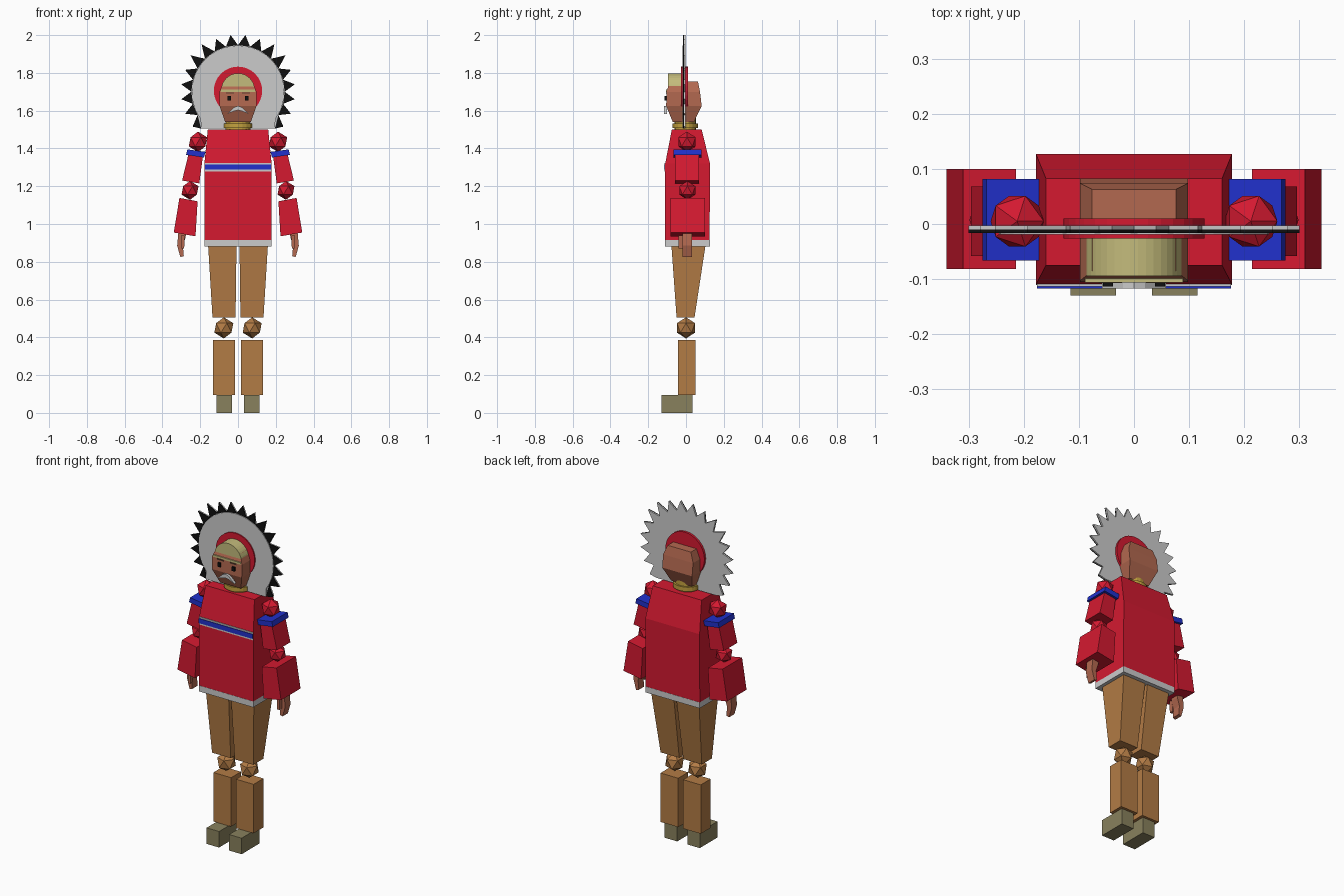
import bpy, bmesh
from math import sin, cos, pi, radians
from mathutils import Matrix

if "Cube" in bpy.data.objects:
    bpy.data.objects.remove(bpy.data.objects["Cube"])

RED, BLUE, TAN = (0.66, 0.01, 0.03, 1), (0.015, 0.03, 0.6, 1), (0.45, 0.2, 0.06, 1)
SKIN, BOOT, GOLD = (0.45, 0.14, 0.08, 1), (0.25, 0.22, 0.11, 1), (0.55, 0.36, 0.05, 1)
HAIR, BLACK, BROWN = (0.55, 0.5, 0.2, 1), (0.005, 0.005, 0.005, 1), (0.12, 0.05, 0.03, 1)
mats = {}


def finish(bm, name, color=None):
    bmesh.ops.recalc_face_normals(bm, faces=bm.faces)
    me = bpy.data.meshes.new(name)
    bm.to_mesh(me)
    bm.free()
    ob = bpy.data.objects.new(name, me)
    bpy.context.collection.objects.link(ob)
    if color:
        if color not in mats:
            mats[color] = bpy.data.materials.new("paint")
            mats[color].diffuse_color = color
        me.materials.append(mats[color])
    return ob


def bridge(bm, rings):
    """Closed solid through a list of equal-length point rings."""
    vs = [[bm.verts.new(p) for p in r] for r in rings]
    n = len(vs[0])
    for a, b in zip(vs, vs[1:]):
        for i in range(n):
            j = (i + 1) % n
            bm.faces.new((a[i], a[j], b[j], b[i]))
    bm.faces.new(vs[0])
    bm.faces.new(vs[-1])


def loft(name, levels, color=None):
    """Rectangular sections (z, x0, x1, y0, y1) stacked upward."""
    bm = bmesh.new()
    bridge(bm, [[(a, c, z), (b, c, z), (b, d, z), (a, d, z)] for z, a, b, c, d in levels])
    return finish(bm, name, color)


def prism(name, outlines, y0, y1, color=None):
    """Front-view outlines (x, z) extruded along y."""
    bm = bmesh.new()
    for pts in outlines:
        bridge(bm, [[(x, y, z) for x, z in pts] for y in (y0, y1)])
    return finish(bm, name, color)


def joint(name, x, y, z, r, color):
    bm = bmesh.new()
    bmesh.ops.create_icosphere(bm, subdivisions=1, radius=r, matrix=Matrix.Translation((x, y, z)))
    return finish(bm, name, color)


def box(name, x0, x1, y0, y1, z0, z1, color=None):
    return loft(name, [(z0, x0, x1, y0, y1), (z1, x0, x1, y0, y1)], color)


def ellipse(rx, rz, cz, n, a0=0.0, a1=2 * pi, closed=True):
    d = n if closed else n - 1
    return [(rx * cos(a0 + (a1 - a0) * i / d), cz + rz * sin(a0 + (a1 - a0) * i / d)) for i in range(n)]


for s, side in ((-1, "left"), (1, "right")):
    def m(*pts):
        return [[(s * x, z) for x, z in pts]]
    # Legs
    box(side + "_boot", s * .033, s * .115, -.13, .035, 0, .095, BOOT)
    box(side + "_shin", s * .016, s * .132, -.042, .05, .095, .385, TAN)
    joint(side + "_knee", s * .075, 0, .45, .056, TAN)
    loft(side + "_thigh", [(.505, s * .013, s * .135, -.05, .045),
                           (.885, s * .008, s * .158, -.077, .103)], TAN)
    # Arms
    joint(side + "_shoulder", s * .212, .005, 1.435, .054, RED)
    prism(side + "_arm_band", m((.268, 1.395), (.172, 1.382), (.18, 1.352), (.275, 1.366)), -.066, .082, BLUE)
    prism(side + "_upper_arm", m((.262, 1.37), (.186, 1.358), (.205, 1.215), (.296, 1.23)), -.058, .068, RED)
    joint(side + "_elbow", s * .254, .007, 1.178, .05, RED)
    prism(side + "_forearm", m((.31, 1.138), (.214, 1.12), (.225, .935), (.34, .955)), -.082, .1, RED)
    # Hands
    prism(side + "_hand", m((.315, .96), (.275, .96), (.277, .93), (.292, .885), (.287, .83),
                            (.305, .825), (.322, .885)), -.018, .032, SKIN)
    prism(side + "_thumb", m((.302, .94), (.282, .94), (.285, .87), (.3, .87)), -.04, -.018, SKIN)
    # Face details
    box(side + "_eye", s * .038, s * .056, -.113, -.1, 1.653, 1.677, BLACK)
    box(side + "_eyebrow", s * .022, s * .064, -.107, -.098, 1.69, 1.697, BROWN)
    prism(side + "_moustache", m((0, 1.625), (.02, 1.618), (.058, 1.582), (.02, 1.598), (0, 1.603)), -.117, -.1)

# Parka body with hem and chest stripe
loft("parka", [(.915, -.178, .178, -.11, .125), (1.32, -.178, .178, -.11, .127),
               (1.5, -.16, .16, -.075, .083)], RED)
box("parka_hem", -.178, .178, -.111, .126, .88, .915)
box("chest_trim", -.176, .176, -.113, -.1, 1.278, 1.324)
box("chest_stripe", -.176, .176, -.117, -.1, 1.288, 1.315, BLUE)

# Collar: stacked rings
for name, r, z0, z1 in (("neck", .066, 1.49, 1.56), ("collar", .077, 1.507, 1.533)):
    bm = bmesh.new()
    bridge(bm, [[(x, y, z) for x, y in ellipse(r, r * .86, -.004, 20)] for z in (z0, z1)])
    finish(bm, name, GOLD)

# Head and hair
loft("head", [(1.54, -.068, .068, -.07, .042), (1.625, -.098, .098, -.105, .083),
              (1.70, -.098, .098, -.103, .074), (1.755, -.076, .076, -.085, .063)], SKIN)
prism("fringe", [ellipse(.089, .09, 1.708, 20, 0, pi, False)], -.094, -.02, HAIR)
box("fringe_edge", -.089, .089, -.106, -.02, 1.7, 1.712, HAIR)

# Hood: red lining disc, ruff plate and zigzag fur teeth
prism("hood_lining", [ellipse(.128, .128, 1.705, 32)], -.026, .01, RED)


def polar(deg, r):
    return (r * sin(radians(deg)), 1.70 + r * cos(radians(deg)))


valleys = [polar(a, .247 if abs(a) < 130 else .276) for a in range(-135, 136, 15)]
tips = []
for i in range(18):
    a = -127.5 + 15 * i
    tips.append(polar(a, .317 if 35 < abs(a) < 60 else .303))
star = [p for pair in zip(valleys, tips) for p in pair] + [valleys[-1]]
prism("ruff_back", [star], -.010, -.003)
prism("fur_teeth", [[valleys[i], tips[i], valleys[i + 1]] for i in range(18)], -.016, -.010, BLACK)
edge = [polar(a, .245 if abs(a) < 130 else .276) for a in range(-135, 136, 9)]
prism("ruff_front", [edge], -.019, -.010)

for m in bpy.data.materials:
    if m.users and not m.is_grease_pencil:
        m.use_nodes = True
        m.node_tree.nodes["Principled BSDF"].inputs["Base Color"].default_value = m.diffuse_color
